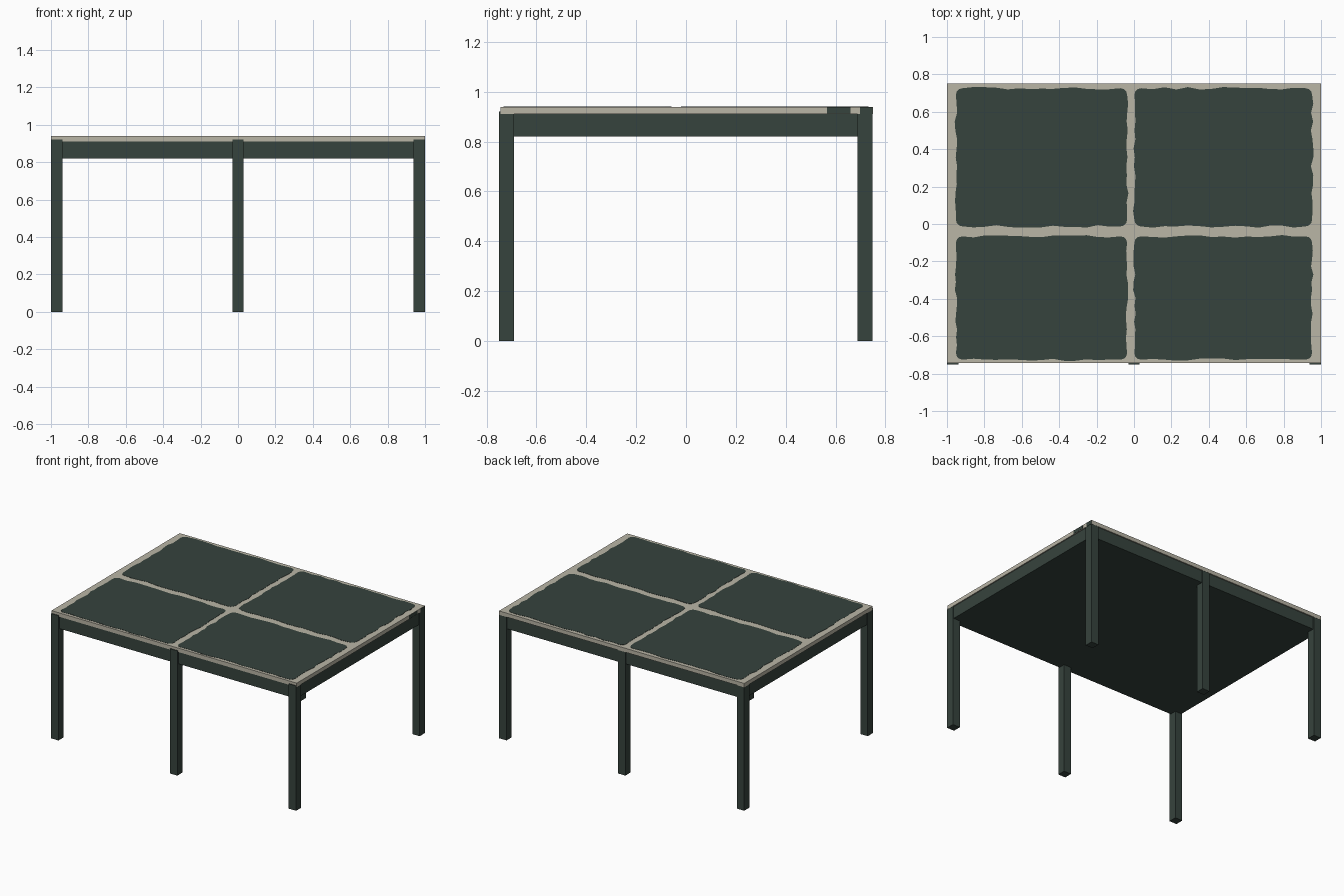
import bpy, bmesh, math, random

if "Cube" in bpy.data.objects:
    bpy.data.objects.remove(bpy.data.objects["Cube"])
random.seed(4)


def material(name, rgb):
    m = bpy.data.materials.new(name)
    m.diffuse_color = (*rgb, 1)
    m.use_nodes = True
    m.node_tree.nodes["Principled BSDF"].inputs["Base Color"].default_value = m.diffuse_color
    return m


DARK = material("dark green grey", (0.037, 0.056, 0.047))
BEIGE = material("worn beige", (0.49, 0.465, 0.38))


def finish(name, bm, mat):
    me = bpy.data.meshes.new(name)
    bm.to_mesh(me)
    bm.free()
    me.materials.append(mat)
    ob = bpy.data.objects.new(name, me)
    bpy.context.collection.objects.link(ob)
    return ob


def box(name, lo, hi, mat):
    bm = bmesh.new()
    bmesh.ops.create_cube(bm, size=1)
    for v in bm.verts:
        for i in range(3):
            v.co[i] = lo[i] if v.co[i] < 0 else hi[i]
    return finish(name, bm, mat)


def worn_panel(name, x0, x1, y0, y1, z0, z1, r=0.035, wobble=0.007):
    """Thin rounded plate with an irregular edge."""
    pts = []
    corners = [(x1 - r, y0 + r, -90), (x1 - r, y1 - r, 0),
               (x0 + r, y1 - r, 90), (x0 + r, y0 + r, 180)]
    for k, (cx, cy, a0) in enumerate(corners):
        for s in range(4):
            a = math.radians(a0 + 30 * s)
            pts.append((cx + r * math.cos(a), cy + r * math.sin(a)))
        nx, ny, na = corners[(k + 1) % 4]
        a = math.radians(na)
        end = (nx + r * math.cos(a), ny + r * math.sin(a))
        start = pts[-1]
        for s in range(1, 14):
            t = s / 14
            w = random.uniform(-wobble, wobble)
            pts.append((start[0] + (end[0] - start[0]) * t + w * abs(math.cos(a)),
                        start[1] + (end[1] - start[1]) * t + w * abs(math.sin(a))))
    bm = bmesh.new()
    face = bm.faces.new([bm.verts.new((x, y, z0)) for x, y in pts])
    ext = bmesh.ops.extrude_face_region(bm, geom=[face])
    for g in ext["geom"]:
        if isinstance(g, bmesh.types.BMVert):
            g.co.z = z1
    bmesh.ops.recalc_face_normals(bm, faces=bm.faces)
    return finish(name, bm, DARK)


# Table top slab and the solid frame under it
box("table_top", (-1, -0.744, 0.91), (1, 0.75, 0.939), BEIGE)
box("under_frame", (-0.992, -0.738, 0.82), (0.992, 0.742, 0.912), DARK)

# Six square legs; front ones stand slightly proud of the top
for label, x in (("left", -0.969), ("middle", 0), ("right", 0.969)):
    box("front_leg_" + label, (x - 0.03, -0.75, 0), (x + 0.03, -0.69, 0.92), DARK)
    box("back_leg_" + label, (x - 0.03, 0.689, 0), (x + 0.03, 0.749, 0.92), DARK)

# Four worn dark panels on the top
for label, x0, x1 in (("left", -0.952, -0.037), ("right", 0.002, 0.952)):
    worn_panel("front_panel_" + label, x0, x1, -0.725, -0.066, 0.936, 0.9405)
    worn_panel("back_panel_" + label, x0, x1, -0.013, 0.726, 0.936, 0.9405)

# Dark worn patches on the right edge
box("edge_patch_long", (0.996, 0.565, 0.912), (1.0006, 0.66, 0.9385), DARK)
box("edge_patch_corner", (0.996, 0.698, 0.909), (1.0006, 0.749, 0.9385), DARK)
